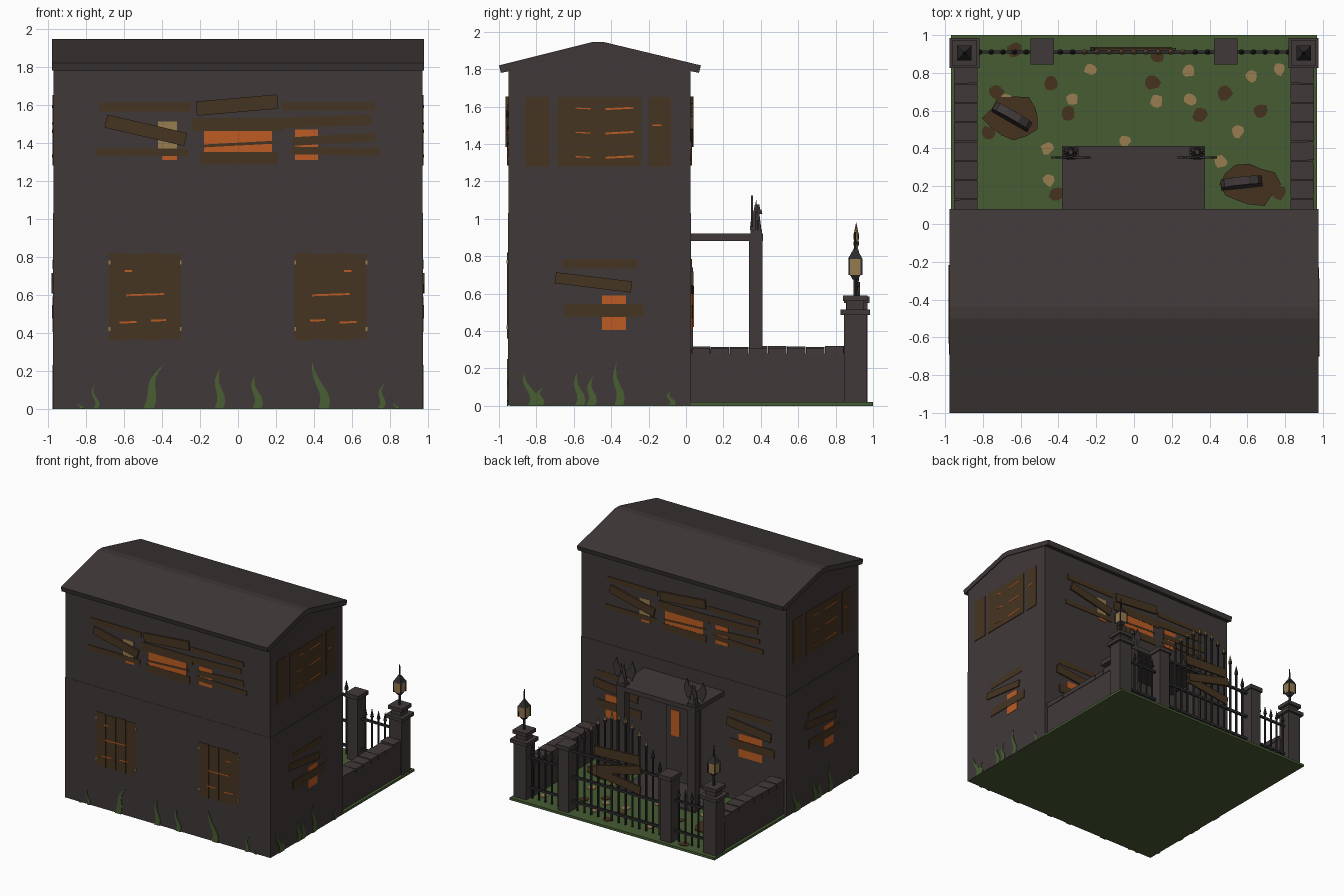
import bpy, bmesh, math, random
from mathutils import Matrix, Vector

random.seed(4)


def mat(name, r, g, b):
    lin = [((c / 255 + 0.055) / 1.055) ** 2.4 for c in (r, g, b)]
    m = bpy.data.materials.new(name)
    m.diffuse_color = (*lin, 1)
    return m


STONE = mat("dark stone", 65, 57, 57)
ROOF = mat("roof slate", 62, 56, 55)
WOOD = mat("old wood", 70, 53, 33)
GLOW = mat("orange glow", 188, 92, 35)
GRASS = mat("grass", 71, 92, 52)
VINE = mat("vine green", 72, 95, 50)
TAN = mat("tan", 152, 124, 80)
DIRT = mat("dirt", 70, 50, 31)
IRON = mat("iron", 45, 43, 43)


def finish(name, bm, m, M=None):
    if M is not None:
        bm.transform(M)
    bmesh.ops.recalc_face_normals(bm, faces=bm.faces)
    me = bpy.data.meshes.new(name)
    bm.to_mesh(me)
    bm.free()
    me.materials.append(m)
    ob = bpy.data.objects.new(name, me)
    bpy.context.collection.objects.link(ob)
    return ob


def prism(name, pts, d0, d1, m, M=None):
    """Extrude a 2D outline from depth d0 to d1, then place it with M."""
    bm = bmesh.new()
    a = [bm.verts.new((u, v, d0)) for u, v in pts]
    b = [bm.verts.new((u, v, d1)) for u, v in pts]
    bm.faces.new(a)
    bm.faces.new(b)
    for i in range(len(pts)):
        j = (i + 1) % len(pts)
        bm.faces.new((a[i], a[j], b[j], b[i]))
    return finish(name, bm, m, M)


def box(name, x, y, z, m, M=None):
    return prism(name, [(x[0], y[0]), (x[1], y[0]), (x[1], y[1]), (x[0], y[1])], z[0], z[1], m, M)


def cone(name, x, y, z0, z1, r0, r1, m, n=6):
    bm = bmesh.new()
    bmesh.ops.create_cone(bm, cap_ends=True, segments=n, radius1=r0, radius2=r1, depth=z1 - z0)
    return finish(name, bm, m, Matrix.Translation((x, y, (z0 + z1) / 2)) @ Matrix.Rotation(math.pi / n, 4, 'Z'))


def frame(u, v, w, o):
    return Matrix((u, v, w)).transposed().to_4x4() if o is None else \
        Matrix.Translation(o) @ Matrix((u, v, w)).transposed().to_4x4()


# wall frames: local x runs right along the wall, y up, z outward
UP = (0, 0, 1)
FRONT = frame((1, 0, 0), UP, (0, -1, 0), (0, -0.95, 0))
BACK = frame((-1, 0, 0), UP, (0, 1, 0), (0, 0.025, 0))
RIGHT = frame((0, 1, 0), UP, (1, 0, 0), (0.97, -0.46, 0))
LEFT = frame((0, -1, 0), UP, (-1, 0, 0), (-0.97, -0.46, 0))


def board(name, W, u, v, m=WOOD, ang=0, d=0.006):
    c = ((u[0] + u[1]) / 2, (v[0] + v[1]) / 2, 0)
    hw, hh = (u[1] - u[0]) / 2, (v[1] - v[0]) / 2
    box(name, (-hw, hw), (-hh, hh), (-0.004, d), m,
        W @ Matrix.Translation(c) @ Matrix.Rotation(math.radians(ang), 4, 'Z'))


# house body, storey seam and roof
SIDE = frame((0, 1, 0), UP, (1, 0, 0), (0, 0, 0))
prism("house_walls", [(-0.95, 0.003), (0.025, 0.003), (0.025, 1.80), (-0.44, 1.92), (-0.49, 1.92), (-0.95, 1.80)],
      -0.97, 0.97, STONE, SIDE)
box("lower_storey", (-0.973, 0.973), (-0.952, 0.028), (0.003, 1.03), STONE)
prism("roof", [(-0.99, 1.78), (-1.0, 1.82), (-0.5, 1.945), (-0.44, 1.945), (0.08, 1.82), (0.07, 1.78),
               (0.02, 1.79), (-0.44, 1.90), (-0.5, 1.90), (-0.94, 1.79)], -0.978, 0.978, ROOF, SIDE)

# upper windows on both long walls
for W in (FRONT, BACK):
    board("upper_glass", W, (-0.18, 0.18), (1.34, 1.46), GLOW, 0, 0.004)
    board("upper_glass_left", W, (-0.42, -0.32), (1.37, 1.51), TAN, 0, 0.004)
    board("upper_glass_left_low", W, (-0.40, -0.32), (1.31, 1.37), GLOW, 0, 0.003)
    board("upper_glass_right", W, (0.30, 0.42), (1.31, 1.47), GLOW, 0, 0.004)
    board("upper_board", W, (-0.73, -0.25), (1.565, 1.61))
    board("upper_board", W, (-0.75, -0.26), (1.33, 1.37))
    board("upper_board_loose", W, (-0.70, -0.27), (1.43, 1.50), WOOD, -13, 0.014)
    board("upper_board_loose", W, (-0.22, 0.21), (1.56, 1.635), WOOD, 5, 0.014)
    board("upper_board", W, (-0.24, 0.24), (1.46, 1.53))
    board("upper_board_mid", W, (-0.19, 0.20), (1.385, 1.40), WOOD, 3)
    board("upper_board", W, (-0.20, 0.21), (1.285, 1.35))
    board("upper_board", W, (0.23, 0.72), (1.57, 1.61))
    board("upper_board", W, (0.24, 0.70), (1.485, 1.54), WOOD, 2)
    board("upper_board", W, (0.29, 0.72), (1.395, 1.44), WOOD, 3)
    board("upper_board", W, (0.28, 0.75), (1.335, 1.375), WOOD, -1)

# lower front windows: closed plank shutters with glowing slits
for s in (-1, 1):
    c = 0.488 * s
    for k in range(4):
        a = c - 0.19 + k * 0.095
        board("front_shutter_plank", FRONT, (a, a + 0.094), (0.36 + 0.006 * (k % 2), 0.82 - 0.006 * (k % 2)))
    for du, v, w in ((-0.09, 0.725, 0.04), (0.0, 0.60, 0.2), (-0.09, 0.455, 0.09), (0.07, 0.465, 0.08)):
        board("shutter_slit", FRONT, (c - s * du - w / 2, c - s * du + w / 2), (v - 0.005, v + 0.005), GLOW, 2, 0.008)
    for du in (-0.187, 0.187):
        for v in (0.42, 0.77):
            board("shutter_nail", FRONT, (c + du - 0.005, c + du + 0.005), (v - 0.01, v + 0.01), TAN, 0, 0.009)


def broken_window(W, c):
    board("broken_glass", W, (c - 0.11, c + 0.11), (0.40, 0.60), GLOW, 0, 0.006)
    board("loose_plank", W, (c - 0.20, c + 0.20), (0.735, 0.785))
    board("loose_plank", W, (c - 0.22, c + 0.20), (0.62, 0.695), WOOD, -6, 0.014)
    board("loose_plank", W, (c - 0.19, c + 0.23), (0.47, 0.54), WOOD, 0, 0.011)


broken_window(BACK, -0.63)
broken_window(BACK, 0.63)

# side walls: three upper shutters and one broken window
for W in (RIGHT, LEFT):
    for u in ((-0.40, -0.27), (-0.23, 0.22), (0.26, 0.38)):
        board("side_shutter", W, u, (1.28, 1.65))
    for v in (1.33, 1.46, 1.59):
        board("side_slit", W, (0.03, 0.18), (v - 0.005, v + 0.005), GLOW, 3, 0.008)
        board("side_slit", W, (-0.13, -0.05), (v - 0.003, v + 0.003), GLOW, -3, 0.008)
    board("side_slit", W, (0.28, 0.33), (1.495, 1.505), GLOW, 0, 0.008)
    board("side_glass", W, (0.01, 0.14), (0.405, 0.59), GLOW, 0, 0.006)
    board("side_plank", W, (-0.20, 0.20), (0.735, 0.785))
    board("side_plank", W, (-0.24, 0.17), (0.63, 0.69), WOOD, -7, 0.012)
    board("side_plank", W, (-0.19, 0.23), (0.475, 0.545), WOOD, 0, 0.009)


# climbing vines, tapered and wavy
def vine(W, u, h, w, lean):
    mid = [(u + lean * t * t + 0.012 * math.sin(7 * t), h * t, w * (1 - t) * (0.8 + 0.4 * t))
           for t in [i / 6 for i in range(7)]]
    prism("vine", [(a - b, v) for a, v, b in mid[:-1]] + [(a + b, v) for a, v, b in reversed(mid)],
          0, 0.007, VINE, W)


for u, h, w, l in ((-0.75, 0.13, 0.015, -0.01), (-0.83, 0.03, 0.015, 0), (-0.47, 0.24, 0.035, 0.08),
                   (-0.10, 0.22, 0.03, 0.0), (0.10, 0.18, 0.03, -0.02), (0.45, 0.25, 0.035, -0.07),
                   (0.75, 0.14, 0.02, 0.02), (0.83, 0.03, 0.015, 0)):
    vine(FRONT, u, h, w, l)
for W in (RIGHT, LEFT):
    for u, h, w, l in ((-0.36, 0.18, 0.03, -0.06), (-0.33, 0.1, 0.03, 0.02), (-0.11, 0.18, 0.03, -0.02),
                       (-0.05, 0.16, 0.03, 0.01), (0.10, 0.23, 0.03, -0.02), (0.38, 0.08, 0.02, -0.01)):
        vine(W, u, h, w, l)

# yard ground with dirt and leaf patches
box("yard_ground", (-0.97, 0.97), (-0.945, 1.0), (0, 0.02), GRASS)


def blob(name, x, y, r, m, z=0.024, sy=1.0, n=9):
    pts = []
    for i in range(n):
        k = r * random.uniform(0.8, 1.15)
        a = 2 * math.pi * i / n
        pts.append((x + k * math.cos(a), y + k * sy * math.sin(a)))
    prism(name, pts, 0.015, z, m)


for x, y in ((-.44, .75), (-.35, .59), (.1, .75), (.35, .58), (.48, .69), (.67, .6), (-.73, .7), (-.41, .16),
             (.77, .17), (-.63, .92), (.12, .89), (-.77, .48)):
    blob("dirt_patch", x, y, 0.04, DIRT)
for x, y in ((-.23, .82), (-.33, .66), (-.05, .44), (.12, .65), (.3, .66), (.55, .49), (-.46, .4), (-.45, .23),
             (.46, .33), (.62, .78), (-.68, .66), (.77, .82), (.29, .81)):
    blob("leaf_patch", x, y, 0.033, TAN)

# graves: mound and leaning headstone
arch = [(-0.11, 0), (0.11, 0), (0.11, 0.15)] + \
       [(0.11 * math.cos(a), 0.15 + 0.07 * math.sin(a)) for a in (0.6, 1.2, 1.94, 2.54)] + [(-0.11, 0.15)]
for x, y, ang, bx, by in ((-0.65, 0.56, -30, -0.64, 0.56), (0.57, 0.21, 6, 0.61, 0.21)):
    blob("grave_mound", bx, by, 0.15, DIRT, 0.03, 0.8, 12)
    prism("headstone", arch, -0.022, 0.022, STONE, Matrix.Translation((x, y, 0.02)) @
          Matrix.Rotation(math.radians(ang), 4, 'Z') @ Matrix.Rotation(math.radians(85), 4, 'X'))

# porch, door and winged statues
box("porch_floor", (-0.36, 0.36), (0.02, 0.41), (0.001, 0.035), STONE)
box("porch_roof", (-0.38, 0.375), (0.02, 0.413), (0.88, 0.92), STONE)
board("door", BACK, (-0.16, 0.16), (0.035, 0.74), STONE, 0, 0.012)
board("door_glass", BACK, (-0.11, -0.03), (0.42, 0.64), GLOW, 0, 0.018)
for s in (-1, 1):
    x = 0.335 * s
    box("porch_pillar", (x - 0.036, x + 0.036), (0.338, 0.408), (0.02, 0.88), STONE)
    box("statue_base", (x - 0.04, x + 0.04), (0.345, 0.405), (0.92, 0.94), STONE)
    cone("statue_body", x, 0.372, 0.94, 1.04, 0.036, 0.022, STONE)
    cone("statue_head", x, 0.38, 1.03, 1.075, 0.024, 0.014, STONE)
    cone("statue_snout", x, 0.398, 1.025, 1.05, 0.012, 0.006, STONE)
    for t in (-1, 1):
        cone("statue_horn", x + t * 0.012, 0.375, 1.07, 1.10, 0.006, 0.001, STONE, 4)
        cone("statue_leg", x + t * 0.024, 0.39, 0.94, 0.99, 0.013, 0.009, STONE, 5)
        prism("statue_wing", [(x + t * u, v) for u, v in ((0.01, 0.97), (0.05, 0.98), (0.07, 0.955), (0.10, 1.02),
                              (0.105, 1.06), (0.075, 1.125), (0.055, 1.07), (0.01, 1.03))],
              -0.358, -0.348, STONE, Matrix.Rotation(math.pi / 2, 4, 'X'))

# yard walls, corner pillars with lanterns, gate pillars
for s in (-1, 1):
    x = 0.89 * s
    box("yard_wall", (x - 0.057, x + 0.057), (0.02, 0.86), (0.005, 0.28), STONE)
    for k in range(8):
        y = 0.08 + k * 0.102
        h = 0.312 + random.uniform(-0.008, 0.008)
        box("wall_capstone", (-0.062, 0.062), (-0.049, 0.049), (0.27, h), STONE,
            Matrix.Translation((x, y, 0)) @ Matrix.Rotation(random.uniform(-0.02, 0.02), 4, 'Z'))
    x, yc = 0.898 * s, 0.905
    for name, r, z0, z1 in (("corner_pillar", 0.06, 0.005, 0.485), ("pillar_ledge", 0.08, 0.485, 0.515),
                            ("pillar_neck", 0.046, 0.515, 0.56), ("pillar_cap", 0.066, 0.56, 0.59)):
        box(name, (x - r, x + r), (yc - r, yc + r), (z0, z1), STONE)
    cone("lamp_post", x, yc, 0.59, 0.70, 0.012, 0.010, IRON)
    cone("lantern_base", x, yc, 0.675, 0.70, 0.02, 0.04, IRON, 4)
    cone("lantern_glass", x, yc, 0.70, 0.785, 0.045, 0.05, TAN, 4)
    for a in range(4):
        an = math.pi / 4 + a * math.pi / 2
        cone("lantern_bar", x + 0.047 * math.cos(an), yc + 0.047 * math.sin(an), 0.70, 0.785, 0.006, 0.006, IRON, 4)
    cone("lantern_roof", x, yc, 0.785, 0.84, 0.055, 0.012, IRON, 4)
    cone("lantern_spike", x, yc, 0.83, 0.93, 0.009, 0.004, IRON)
    x = 0.485 * s
    box("gate_pillar", (x - 0.05, x + 0.05), (0.855, 0.97), (0.005, 0.55), STONE)
    box("gate_pillar_cap", (x - 0.062, x + 0.062), (0.845, 0.982), (0.55, 0.585), STONE)
    # side fence panel
    for z in (0.10, 0.36):
        box("fence_rail", (min(s * 0.53, s * 0.85), max(s * 0.53, s * 0.85)), (0.902, 0.918), (z, z + 0.018), IRON)
    for k in range(5):
        xb = s * (0.57 + 0.062 * k)
        cone("fence_bar", xb, 0.91, 0.02, 0.42, 0.009, 0.009, IRON)
        cone("fence_tip", xb, 0.91, 0.41, 0.48, 0.016, 0.001, IRON)

# arched gate with spear tips and crossed planks
for z in (0.09, 0.30, 0.52):
    box("gate_rail", (-0.44, 0.44), (0.901, 0.919), (z, z + 0.02), IRON)
for k in range(13):
    x = -0.39 + 0.065 * k
    h = 0.56 + 0.36 * math.cos(math.pi * x / 0.84)
    cone("gate_bar", x, 0.91, 0.03, h, 0.010, 0.010, IRON)
    cone("gate_tip_collar", x, 0.91, h - 0.02, h, 0.016, 0.016, IRON)
    cone("gate_tip", x, 0.91, h, h + 0.06, 0.015, 0.001, TAN if abs(x) < 0.3 else IRON)
GATE = frame((-1, 0, 0), UP, (0, 1, 0), (0, 0.923, 0))
board("gate_plank", GATE, (-0.22, 0.21), (0.57, 0.65), WOOD, 3, 0.008)
board("gate_plank", GATE, (-0.20, 0.23), (0.46, 0.53), WOOD, 14, 0.014)
board("gate_plank", GATE, (-0.20, 0.22), (0.36, 0.43), WOOD, -8, 0.008)
